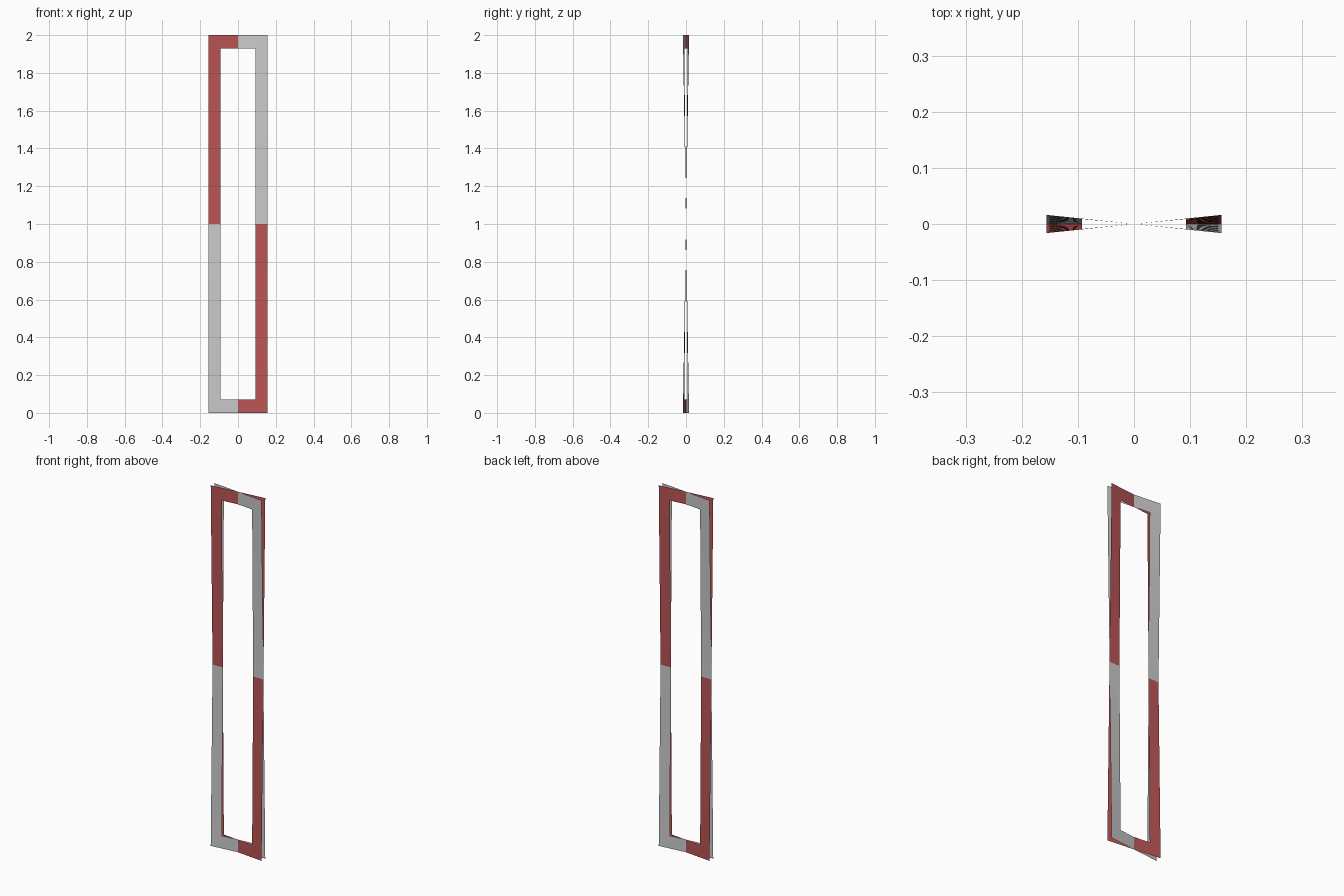
import bpy, bmesh

if "Cube" in bpy.data.objects:
    bpy.data.objects.remove(bpy.data.objects["Cube"])

HALF_W, INNER_W = 0.156, 0.093   # outer and inner half width
HEIGHT, BAR = 2.0, 0.07          # total height, top/bottom bar height
SLOPE = 0.104                    # sideways lean at the ends (y per x)
ROWS = 24                        # segments along each upright


def twisted_frame(name, direction):
    """Thin open rectangular frame, twisted about its vertical centre line."""
    xs = [-HALF_W, -INNER_W, 0, INNER_W, HALF_W]
    inner = HEIGHT - 2 * BAR
    zs = [0] + [BAR + inner * i / ROWS for i in range(ROWS + 1)] + [HEIGHT]
    bm = bmesh.new()
    grid = [[bm.verts.new((x, direction * SLOPE * x * (z - 1), z)) for x in xs]
            for z in zs]
    for j in range(len(zs) - 1):
        for i in range(4):
            # leave the central opening empty
            if i in (1, 2) and 0 < j < len(zs) - 2:
                continue
            bm.faces.new((grid[j][i], grid[j][i + 1],
                          grid[j + 1][i + 1], grid[j + 1][i]))
    loose = [v for v in bm.verts if not v.link_faces]
    bmesh.ops.delete(bm, geom=loose, context='VERTS')
    mesh = bpy.data.meshes.new(name)
    bm.to_mesh(mesh)
    bm.free()
    obj = bpy.data.objects.new(name, mesh)
    bpy.context.collection.objects.link(obj)
    return obj


# Two frames twisted in opposite directions, crossing at the middle
grey_frame = twisted_frame("grey_twisted_frame", -1)
red_frame = twisted_frame("red_twisted_frame", 1)

red = bpy.data.materials.new("red")
red.diffuse_color = (0.5, 0.09, 0.09, 1)
red.use_nodes = True
red.node_tree.nodes["Principled BSDF"].inputs["Base Color"].default_value = red.diffuse_color
red_frame.data.materials.append(red)
